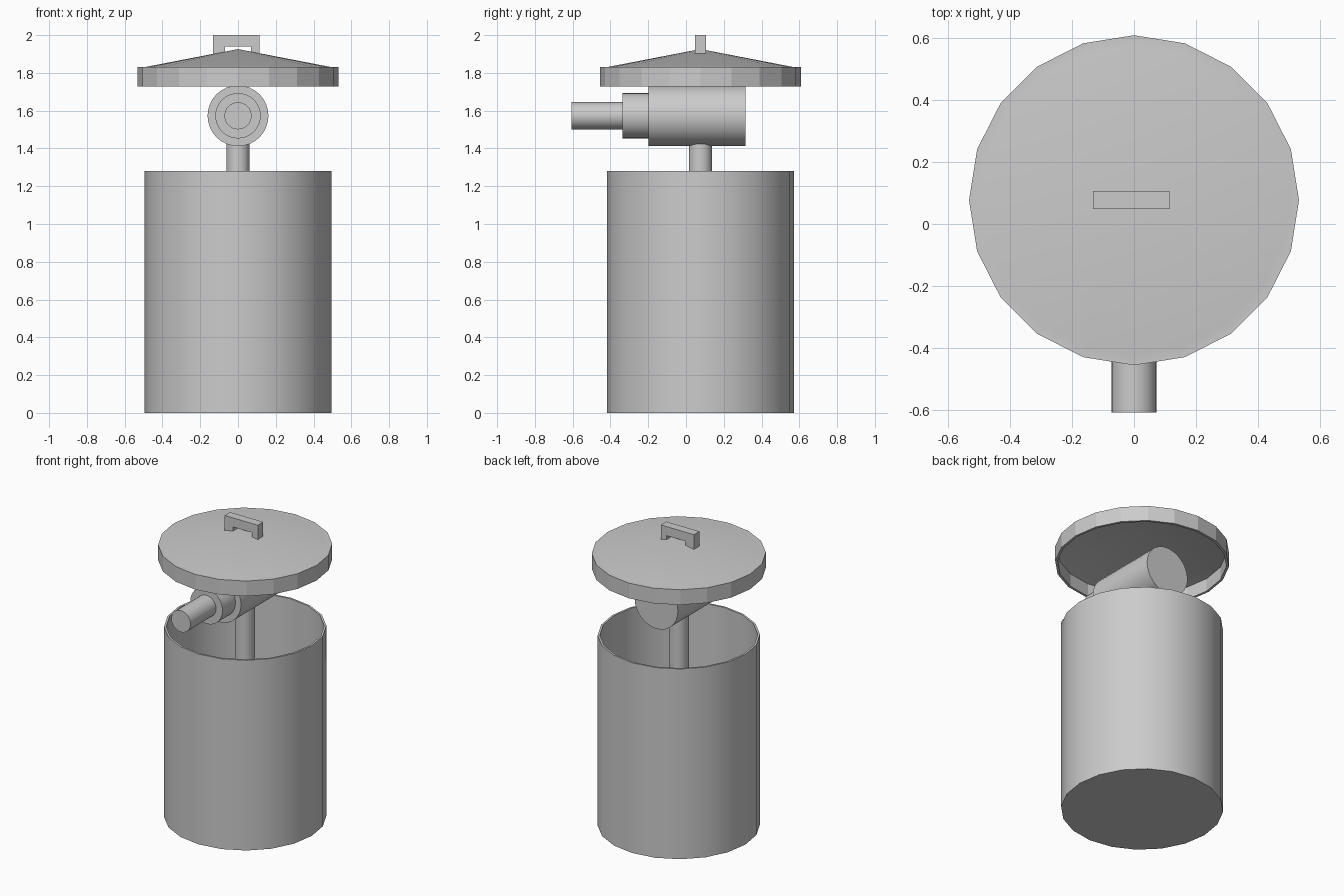
import bpy, bmesh, math
from mathutils import Matrix

if "Cube" in bpy.data.objects:
    bpy.data.objects.remove(bpy.data.objects["Cube"])

CY = 0.0765   # y of the bin axis
GZ = 1.573    # height of the horizontal tube axis


def finish(name, bm, smooth=True):
    bmesh.ops.recalc_face_normals(bm, faces=bm.faces)
    me = bpy.data.meshes.new(name)
    bm.to_mesh(me)
    bm.free()
    ob = bpy.data.objects.new(name, me)
    bpy.context.collection.objects.link(ob)
    if smooth:
        bpy.ops.object.select_all(action='DESELECT')
        ob.select_set(True)
        bpy.context.view_layer.objects.active = ob
        bpy.ops.object.shade_smooth_by_angle(angle=math.radians(30))
    return ob


def lathe(name, profile, sides, matrix, smooth=True):
    """Revolve an (r, z) profile that starts and ends on the axis."""
    bm = bmesh.new()
    rings = []
    for r, z in profile:
        if r == 0:
            rings.append([bm.verts.new((0, 0, z))] * sides)
        else:
            rings.append([bm.verts.new((r * math.cos(i * math.tau / sides),
                                        r * math.sin(i * math.tau / sides), z))
                          for i in range(sides)])
    for a, b in zip(rings, rings[1:]):
        for i in range(sides):
            j = (i + 1) % sides
            bm.faces.new(list(dict.fromkeys((a[i], a[j], b[j], b[i]))))
    bm.transform(matrix)
    return finish(name, bm, smooth)


axis = Matrix.Translation((0, CY, 0))
# Local +z points to -y for the horizontal tube
forward = Matrix.Translation((0, 0, GZ)) @ Matrix.Rotation(math.radians(90), 4, 'X')

# Open bin with thin wall
lathe("bin_body", [(0, 0), (0.495, 0), (0.495, 1.28), (0.482, 1.28),
                   (0.482, 0.015), (0, 0.015)], 20, axis)

# Hollow conical lid with a faceted rim
lid = lathe("lid", [(0, 1.926), (0.498, 1.83), (0.531, 1.83), (0.531, 1.728),
                    (0.515, 1.728), (0.515, 1.815), (0, 1.91)], 20, axis, False)
for p in lid.data.polygons:
    p.use_smooth = abs(p.normal.z) > 0.5

# Vertical post
lathe("post", [(0, 0.01), (0.061, 0.01), (0.061, 1.45), (0, 1.45)], 32, axis)

# Stepped horizontal tube: housing, collar, barrel
for name, r, y0, y1 in (("housing", 0.161, 0.316, -0.198),
                        ("collar", 0.12, -0.198, -0.336),
                        ("barrel", 0.072, -0.336, -0.607)):
    lathe(name, [(0, -y0), (r, -y0), (r, -y1), (0, -y1)], 32, forward)

# Lid handle: bridge-shaped outline extruded along y
outline = [(-0.132, 1.9), (-0.132, 2.0), (0.114, 2.0), (0.114, 1.9),
           (0.07, 1.9), (0.07, 1.939), (-0.069, 1.939), (-0.069, 1.9)]
bm = bmesh.new()
face = bm.faces.new([bm.verts.new((x, CY - 0.029, z)) for x, z in outline])
ext = bmesh.ops.extrude_face_region(bm, geom=[face], use_keep_orig=True)
bmesh.ops.translate(bm, vec=(0, 0.058, 0),
                    verts=[g for g in ext["geom"] if isinstance(g, bmesh.types.BMVert)])
finish("lid_handle", bm, False)
